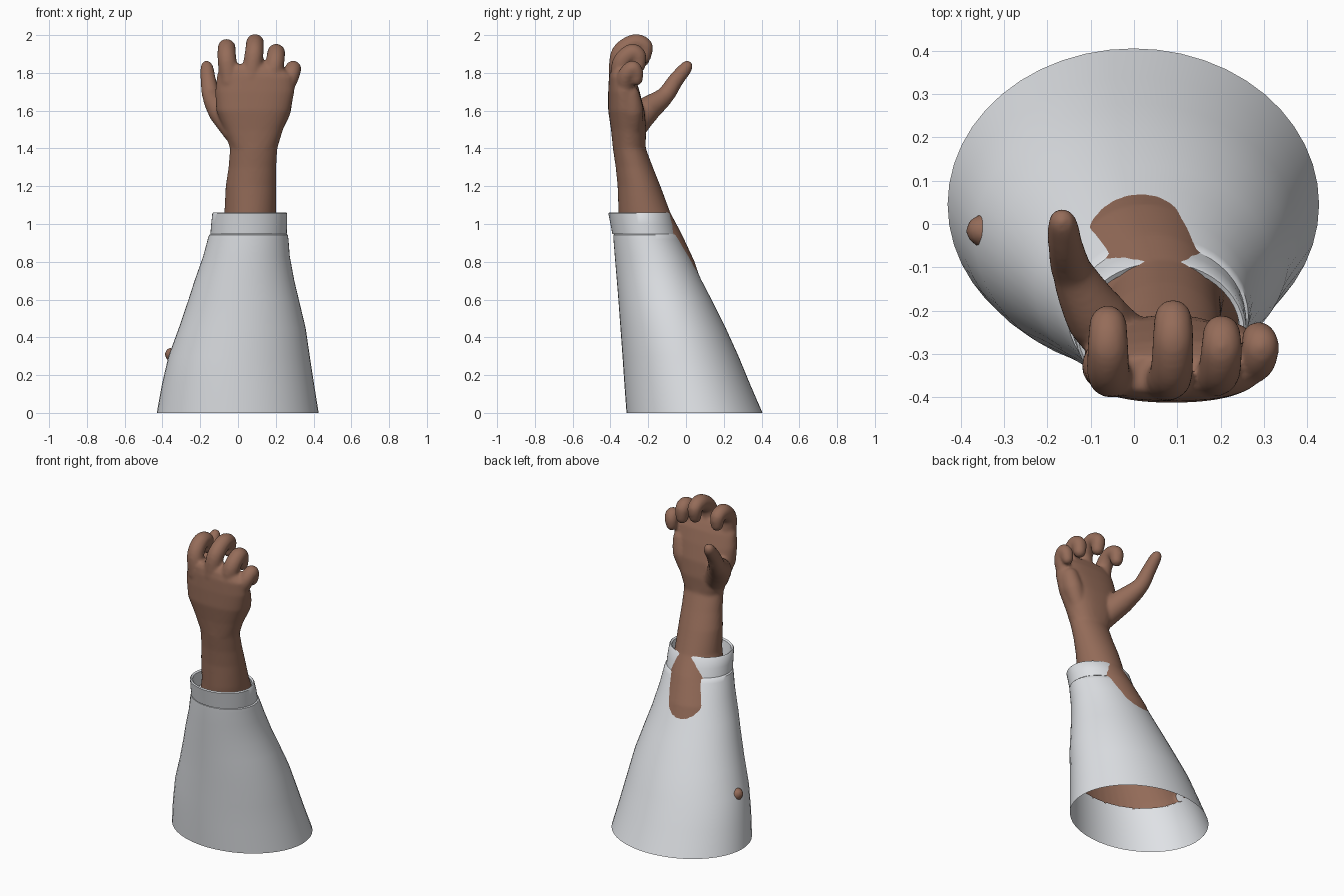
import bpy, bmesh, math
from mathutils import Vector


def material(name, rgb):
    m = bpy.data.materials.new(name)
    m.diffuse_color = (*rgb, 1)
    return m


SKIN = material("brown skin", (0.30, 0.15, 0.10))
CLOTH = material("white cloth", (0.74, 0.76, 0.79))


def loft(bm, rows, n=48, cap=False, power=1.0):
    """Rows are (z, xmin, xmax, ymin, ymax); rings are (super)ellipses."""
    def bend(v):
        return math.copysign(abs(v) ** power, v)
    rings = []
    for z, x0, x1, y0, y1 in rows:
        ring = []
        for i in range(n):
            a = 2 * math.pi * i / n
            ring.append(bm.verts.new(((x0 + x1) / 2 + (x1 - x0) / 2 * bend(math.cos(a)),
                                      (y0 + y1) / 2 + (y1 - y0) / 2 * bend(math.sin(a)), z)))
        rings.append(ring)
    for a, b in zip(rings, rings[1:]):
        for i in range(n):
            j = (i + 1) % n
            bm.faces.new((a[i], a[j], b[j], b[i]))
    if cap:
        bm.faces.new(rings[0][::-1])
        bm.faces.new(rings[-1])


def digit(bm, pts, radii, steps=7):
    """Row of overlapping balls along a smooth path, fused later."""
    p = [Vector(q) for q in pts]
    for k in range(len(p) - 1):
        a, b, c, d = p[max(k - 1, 0)], p[k], p[k + 1], p[min(k + 2, len(p) - 1)]
        for s in range(steps + (k == len(p) - 2)):
            t = s / steps
            pos = 0.5 * (2 * b + (c - a) * t + (2 * a - 5 * b + 4 * c - d) * t * t
                         + (3 * b - a - 3 * c + d) * t ** 3)
            r = radii[k] * (1 - t) + radii[k + 1] * t
            ball(bm, pos, r)


def ball(bm, pos, r):
    made = bmesh.ops.create_icosphere(bm, subdivisions=3, radius=r)
    bmesh.ops.translate(bm, verts=made["verts"], vec=Vector(pos))


def finish(bm, name, mat):
    me = bpy.data.meshes.new(name)
    bm.to_mesh(me)
    bm.free()
    me.materials.append(mat)
    ob = bpy.data.objects.new(name, me)
    bpy.context.collection.objects.link(ob)
    for o in bpy.context.selected_objects:
        o.select_set(False)
    ob.select_set(True)
    bpy.context.view_layer.objects.active = ob
    return ob


# Arm and palm
bm = bmesh.new()
loft(bm, [
    (0.24, -0.38, 0.375, -0.315, 0.285),
    (0.32, -0.35, 0.35, -0.32, 0.245),
    (0.50, -0.27, 0.31, -0.32, 0.155),
    (0.70, -0.19, 0.24, -0.335, 0.078),
    (0.80, -0.16, 0.21, -0.34, 0.046),
    (0.95, -0.10, 0.20, -0.35, -0.024),
    (1.06, -0.072, 0.202, -0.357, -0.083),
    (1.20, -0.065, 0.202, -0.362, -0.135),
    (1.30, -0.05, 0.202, -0.372, -0.175),
    (1.40, -0.042, 0.208, -0.387, -0.213),
    (1.50, -0.075, 0.238, -0.397, -0.215),
], cap=True)
loft(bm, [
    (1.40, -0.035, 0.200, -0.385, -0.215),
    (1.50, -0.075, 0.238, -0.397, -0.210),
    (1.60, -0.115, 0.278, -0.412, -0.220),
    (1.70, -0.120, 0.298, -0.412, -0.245),
    (1.78, -0.112, 0.295, -0.408, -0.270),
    (1.82, -0.100, 0.245, -0.400, -0.290),
    (1.845, -0.08, 0.190, -0.385, -0.305),
], cap=True, power=0.85)

# Four curled fingers: knuckle to tip
sizes = (0.056, 0.050, 0.048, 0.044, 0.036)
digit(bm, [(-0.045, -0.345, 1.76), (-0.058, -0.345, 1.87), (-0.06, -0.29, 1.93),
           (-0.06, -0.235, 1.92), (-0.06, -0.228, 1.87)], sizes)
digit(bm, [(0.07, -0.355, 1.78), (0.085, -0.348, 1.90), (0.09, -0.275, 1.957),
           (0.09, -0.22, 1.94), (0.09, -0.222, 1.885)], sizes)
digit(bm, [(0.17, -0.345, 1.75), (0.195, -0.342, 1.85), (0.202, -0.29, 1.905),
           (0.202, -0.255, 1.89), (0.202, -0.25, 1.84)], sizes)
digit(bm, [(0.235, -0.325, 1.70), (0.278, -0.32, 1.78), (0.292, -0.285, 1.822),
           (0.288, -0.265, 1.80), (0.284, -0.262, 1.765)], [s * 0.9 for s in sizes])

# Thumb with its fleshy base, and the pad on the other side of the palm
digit(bm, [(-0.01, -0.29, 1.50), (-0.085, -0.215, 1.595), (-0.14, -0.115, 1.675),
           (-0.157, -0.055, 1.76), (-0.163, -0.01, 1.815), (-0.166, 0.006, 1.835)],
      (0.075, 0.072, 0.048, 0.041, 0.036, 0.030))
digit(bm, [(0.18, -0.285, 1.50), (0.22, -0.285, 1.60), (0.235, -0.30, 1.68)],
      (0.05, 0.06, 0.055))

# Small bulge that pokes through the sleeve
ball(bm, (-0.352, -0.015, 0.31), 0.036)

arm = finish(bm, "arm_and_hand", SKIN)
fuse = arm.modifiers.new("fuse", "REMESH")
fuse.mode = "VOXEL"
fuse.voxel_size = 0.009
soft = arm.modifiers.new("soften", "SMOOTH")
soft.factor = 0.5
soft.iterations = 6
bpy.ops.object.convert(target="MESH")

# Open the hidden lower end of the arm inside the sleeve
bm = bmesh.new()
bm.from_mesh(arm.data)
bmesh.ops.delete(bm, geom=[f for f in bm.faces if f.calc_center_median().z < 0.28],
                 context="FACES")
for f in bm.faces:
    f.smooth = True
    f.material_index = 0
bm.to_mesh(arm.data)
bm.free()

# Flared sleeve, open at the bottom
bm = bmesh.new()
loft(bm, [
    (0.00, -0.43, 0.427, -0.315, 0.405),
    (0.15, -0.403, 0.403, -0.326, 0.340),
    (0.30, -0.368, 0.380, -0.336, 0.278),
    (0.45, -0.313, 0.358, -0.347, 0.210),
    (0.60, -0.262, 0.322, -0.358, 0.135),
    (0.70, -0.230, 0.298, -0.366, 0.083),
    (0.83, -0.184, 0.274, -0.377, 0.020),
    (0.92, -0.160, 0.267, -0.384, -0.028),
    (0.942, -0.153, 0.264, -0.385, -0.040),
    (0.95, -0.138, 0.252, -0.375, -0.052),
])
sleeve = finish(bm, "sleeve", CLOTH)
bpy.ops.object.shade_smooth_by_angle(angle=math.radians(40))

# Cuff band with thickness
bm = bmesh.new()
loft(bm, [
    (0.945, -0.130, 0.242, -0.370, -0.060),
    (0.948, -0.146, 0.258, -0.390, -0.046),
    (1.00, -0.142, 0.260, -0.400, -0.062),
    (1.055, -0.136, 0.260, -0.411, -0.083),
    (1.062, -0.130, 0.254, -0.406, -0.089),
    (1.055, -0.120, 0.244, -0.396, -0.098),
    (0.96, -0.125, 0.240, -0.378, -0.066),
])
cuff = finish(bm, "cuff", CLOTH)
bpy.ops.object.shade_smooth_by_angle(angle=math.radians(40))
